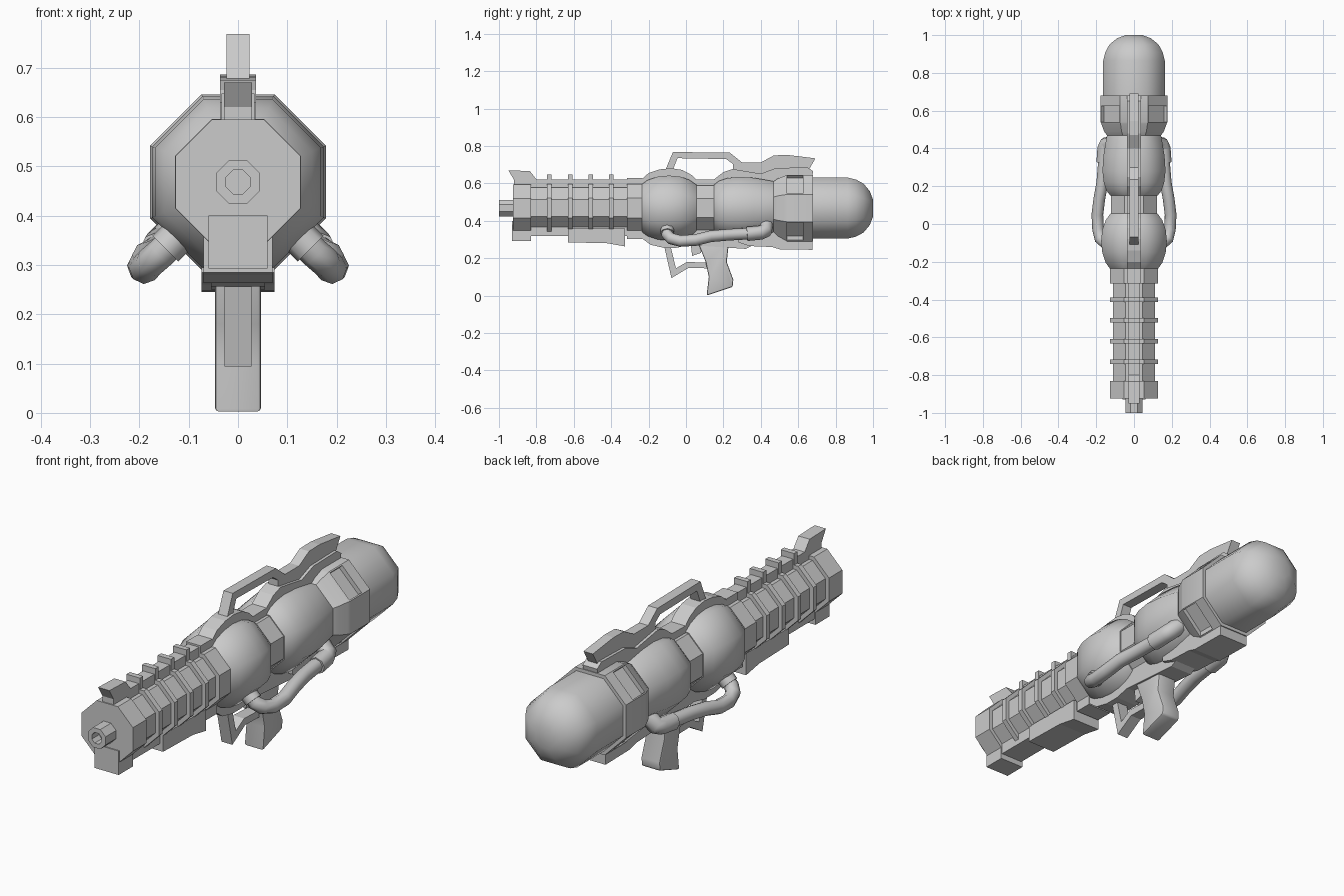
import bpy, bmesh, math
from mathutils import Matrix, Vector

if "Cube" in bpy.data.objects:
    bpy.data.objects.remove(bpy.data.objects["Cube"])

AXIS_Z = 0.468


def finish(name, bm, smooth=None):
    bmesh.ops.recalc_face_normals(bm, faces=bm.faces[:])
    me = bpy.data.meshes.new(name)
    bm.to_mesh(me)
    bm.free()
    ob = bpy.data.objects.new(name, me)
    bpy.context.collection.objects.link(ob)
    activate(ob)
    if smooth:
        bpy.ops.object.shade_smooth_by_angle(angle=math.radians(smooth))
    return ob


def activate(ob):
    bpy.ops.object.select_all(action='DESELECT')
    ob.select_set(True)
    bpy.context.view_layer.objects.active = ob


def lathe(name, profile, smooth=None, n=8):
    """Octagonal sections along y; profile = (y, flat-to-centre distance)."""
    bm = bmesh.new()
    loops = []
    for y, a in profile:
        r = a / math.cos(math.pi / n)
        angles = [(i + 0.5) * math.tau / n for i in range(n)]
        loops.append([bm.verts.new((r * math.cos(t), y, AXIS_Z + r * math.sin(t))) for t in angles])
    for a, b in zip(loops, loops[1:]):
        for i in range(n):
            j = (i + 1) % n
            bm.faces.new((a[i], a[j], b[j], b[i]))
    bm.faces.new(loops[0])
    bm.faces.new(loops[-1])
    return finish(name, bm, smooth)


def prism(name, pts, half, bevel=0):
    """Side outline (y, z) extruded across x."""
    bm = bmesh.new()
    l = [bm.verts.new((-half, y, z)) for y, z in pts]
    r = [bm.verts.new((half, y, z)) for y, z in pts]
    bm.faces.new(l)
    bm.faces.new(r)
    for i in range(len(pts)):
        j = (i + 1) % len(pts)
        bm.faces.new((l[i], l[j], r[j], r[i]))
    ob = finish(name, bm)
    if bevel:
        m = ob.modifiers.new("bevel", 'BEVEL')
        m.width, m.segments = bevel, 2
        bpy.ops.object.modifier_apply(modifier=m.name)
        bpy.ops.object.shade_smooth_by_angle(angle=math.radians(40))
    return ob


def box(name, y0, y1, z0, z1, half):
    return prism(name, [(y0, z0), (y1, z0), (y1, z1), (y0, z1)], half)


def tube(name, pts, radius):
    cu = bpy.data.curves.new(name, 'CURVE')
    cu.dimensions = '3D'
    cu.bevel_depth, cu.bevel_resolution, cu.use_fill_caps = radius, 2, True
    sp = cu.splines.new('POLY')
    sp.points.add(len(pts) - 1)
    for p, co in zip(sp.points, pts):
        p.co = (*co, 1)
    ob = bpy.data.objects.new(name, cu)
    bpy.context.collection.objects.link(ob)
    activate(ob)
    bpy.ops.object.convert(target='MESH')
    bpy.ops.object.shade_smooth_by_angle(angle=math.radians(50))


# Nozzle, muzzle and ribbed barrel
lathe("nozzle", [(-0.9, 0.044), (-1, 0.044), (-1, 0.024), (-0.95, 0.024)])
lathe("muzzle_ring", [(-0.925, 0.127), (-0.83, 0.127)])
lathe("barrel", [(-0.84, 0.11), (-0.3, 0.11)])
for i, y in enumerate((-0.73, -0.62, -0.51, -0.40)):
    lathe(f"barrel_rib_{i}", [(y - 0.012, 0.128), (y + 0.012, 0.128)])
    box(f"rib_tooth_{i}", y - 0.012, y + 0.012, 0.57, 0.648, 0.033)
lathe("barrel_collar", [(-0.315, 0.128), (-0.235, 0.128)])

# Bulged body sections
lathe("front_chamber", [(-0.24, 0.125), (-0.205, 0.15), (-0.15, 0.168), (-0.09, 0.174),
                        (-0.03, 0.168), (0.02, 0.15), (0.055, 0.125)], 50)
lathe("neck_ring", [(0.045, 0.121), (0.155, 0.121)])
lathe("middle_chamber", [(0.15, 0.125), (0.175, 0.145), (0.22, 0.16), (0.28, 0.167),
                         (0.36, 0.162), (0.46, 0.145), (0.49, 0.135)], 50)

# Rear housing with four recessed diagonal pockets
housing = lathe("rear_housing", [(0.465, 0.14), (0.49, 0.158), (0.53, 0.173),
                                 (0.54, 0.178), (0.68, 0.178)], 30)
bm = bmesh.new()
for k in range(4):
    turn = Matrix.Rotation(math.radians(45 + 90 * k), 4, 'Y')
    bmesh.ops.create_cube(bm, size=1, matrix=Matrix.Translation((0, 0.583, AXIS_Z)) @ turn
                          @ Matrix.Translation((0.178, 0, 0)) @ Matrix.Diagonal((0.04, 0.086, 0.136, 1)))
cutter = finish("pocket_cutter", bm)
cutter.hide_render = True
activate(housing)
m = housing.modifiers.new("pockets", 'BOOLEAN')
m.operation, m.object, m.solver = 'DIFFERENCE', cutter, 'EXACT'
bpy.ops.object.modifier_apply(modifier=m.name)
bpy.data.objects.remove(cutter)

# Domed rear tank
lathe("rear_tank", [(0.66, 0.163), (0.865, 0.163), (0.91, 0.152), (0.95, 0.13),
                    (0.983, 0.09), (1.0, 0.045)], 50)

# Top rail, front sight and carry handle
prism("front_sight", [(-0.95, 0.67), (-0.835, 0.666), (-0.8, 0.622), (-0.3, 0.622),
                      (-0.3, 0.57), (-0.92, 0.57), (-0.92, 0.62)], 0.028)
box("collar_ridge", -0.315, -0.235, 0.58, 0.63, 0.036)
prism("top_rail", [(-0.24, 0.62), (-0.2, 0.655), (-0.14, 0.675), (-0.08, 0.681), (-0.02, 0.672),
                   (0.03, 0.645), (0.055, 0.62), (0.15, 0.622), (0.2, 0.66), (0.25, 0.677),
                   (0.4, 0.652), (0.48, 0.682), (0.65, 0.686), (0.68, 0.665),
                   (0.67, 0.61), (0.47, 0.58), (-0.24, 0.57)], 0.036)
prism("carry_handle", [(-0.115, 0.66), (-0.07, 0.768), (0.235, 0.764), (0.3, 0.712), (0.4, 0.712),
                       (0.47, 0.75), (0.545, 0.752), (0.692, 0.734), (0.655, 0.67), (0.48, 0.67),
                       (0.4, 0.645), (0.25, 0.67), (0.25, 0.705), (0.215, 0.73), (-0.045, 0.735),
                       (-0.075, 0.66)], 0.023)

# Underside rails and fore-end
box("muzzle_foot", -0.93, -0.83, 0.293, 0.4, 0.06)
box("barrel_keel", -0.84, -0.24, 0.318, 0.4, 0.055)
prism("fore_end", [(-0.63, 0.285), (-0.42, 0.28), (-0.325, 0.263), (-0.325, 0.36), (-0.63, 0.36)], 0.07)
box("collar_foot", -0.315, -0.235, 0.302, 0.38, 0.06)
prism("chamber_keel", [(-0.24, 0.31), (-0.19, 0.272), (-0.12, 0.256), (-0.05, 0.256), (0.02, 0.272),
                       (0.1, 0.265), (0.32, 0.25), (0.36, 0.27), (0.36, 0.36), (-0.24, 0.36)], 0.055)
prism("rear_keel", [(0.28, 0.285), (0.34, 0.265), (0.46, 0.26), (0.5, 0.248), (0.675, 0.245),
                    (0.675, 0.32), (0.28, 0.36)], 0.074)

# Grip, trigger and guard
prism("grip", [(0.065, 0.28), (0.105, 0.18), (0.122, 0.1), (0.11, 0.0), (0.25, 0.047),
               (0.253, 0.085), (0.218, 0.18), (0.23, 0.29)], 0.047, 0.008)
prism("trigger_guard", [(-0.12, 0.28), (-0.078, 0.094), (0.012, 0.148), (0.12, 0.146), (0.12, 0.176),
                        (0.005, 0.18), (-0.054, 0.146), (-0.086, 0.28)], 0.027)
prism("trigger", [(0.025, 0.28), (0.033, 0.213), (0.08, 0.228), (0.09, 0.28)], 0.02)

# Side hoses with end sleeves, both sides
for s, side in ((1, "right"), (-1, "left")):
    def path(*pts):
        return [Vector((s * x, y, z)) for x, y, z in pts]
    tube(f"hose_{side}", path((0.11, -0.1, 0.37), (0.155, -0.1, 0.325), (0.178, -0.08, 0.305),
                              (0.19, -0.03, 0.292), (0.194, 0.05, 0.297), (0.184, 0.13, 0.317),
                              (0.168, 0.22, 0.325), (0.158, 0.34, 0.332)), 0.031)
    tube(f"hose_socket_{side}", path((0.11, -0.1, 0.37), (0.147, -0.1, 0.333)), 0.037)
    tube(f"hose_sleeve_{side}", path((0.161, 0.325, 0.33), (0.156, 0.4, 0.337), (0.146, 0.425, 0.347),
                                     (0.1, 0.43, 0.39)), 0.038)
